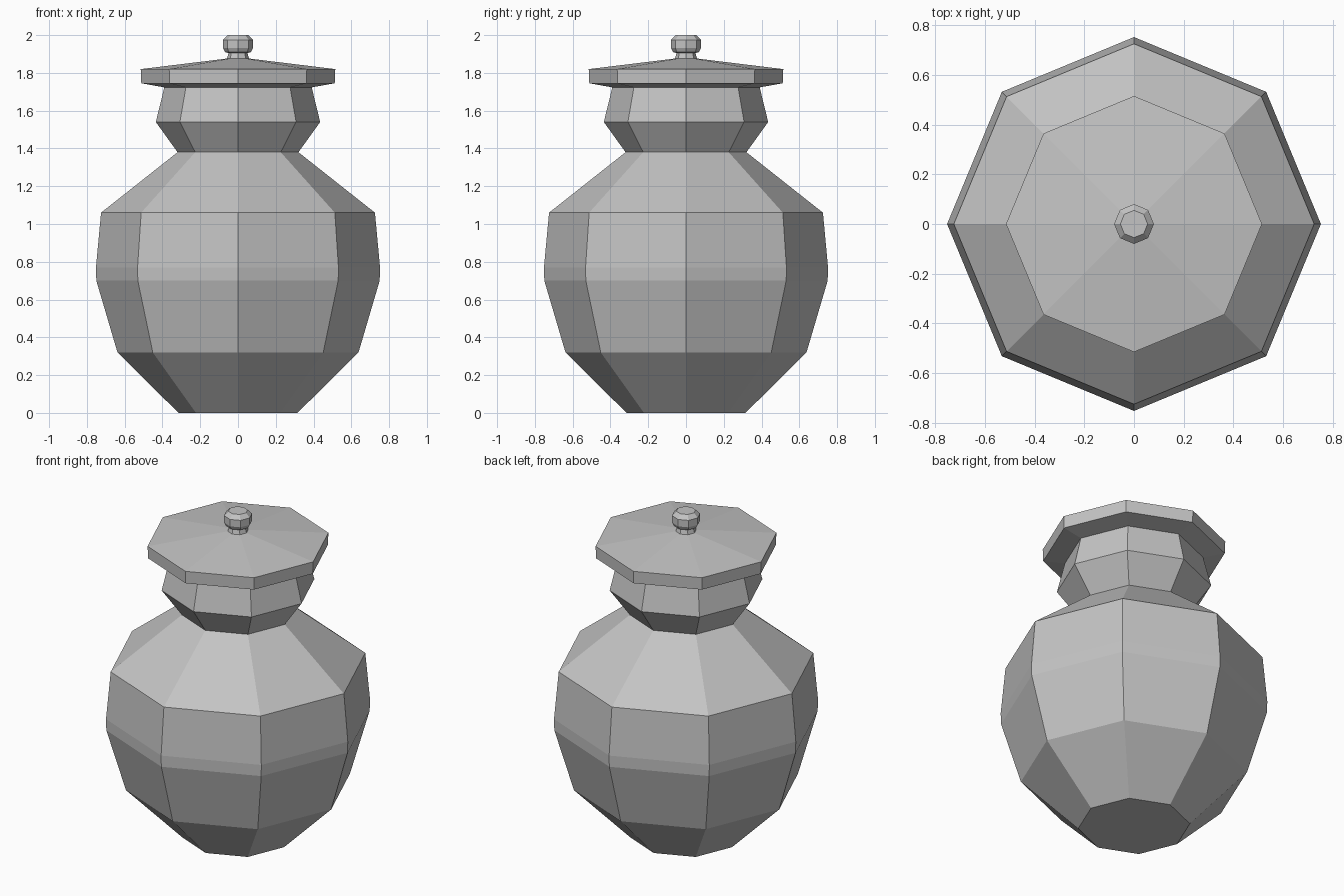
import bpy
import bmesh
from math import cos, sin, pi

cube = bpy.data.objects.get("Cube")
if cube:
    bpy.data.objects.remove(cube, do_unlink=True)

SIDES = 8

stone = bpy.data.materials.new("plain grey")
stone.use_nodes = True
colour = (0.55, 0.55, 0.55, 1)
stone.diffuse_color = colour
stone.node_tree.nodes["Principled BSDF"].inputs["Base Color"].default_value = colour


def turned(name, profile, cap_bottom=False, cap_top=False):
    """Spin a (radius, height) profile into a flat-faced eight-sided shape."""
    bm = bmesh.new()
    rings = []
    for r, z in profile:
        angles = [2 * pi * i / SIDES for i in range(SIDES)]
        rings.append([bm.verts.new((r * cos(a), r * sin(a), z)) for a in angles])
    for low, high in zip(rings, rings[1:]):
        for i in range(SIDES):
            j = (i + 1) % SIDES
            bm.faces.new((low[i], low[j], high[j], high[i]))
    if cap_bottom:
        bm.faces.new(rings[0][::-1])
    if cap_top:
        bm.faces.new(rings[-1])
    mesh = bpy.data.meshes.new(name)
    bm.to_mesh(mesh)
    bm.free()
    mesh.materials.append(stone)
    obj = bpy.data.objects.new(name, mesh)
    bpy.context.collection.objects.link(obj)
    return obj


# Round belly with sloping shoulders
turned("jar_body", [(0.315, 0), (0.638, 0.32), (0.75, 0.70), (0.752, 0.77),
                    (0.725, 1.06), (0.32, 1.38)], cap_bottom=True)

# Flared neck, running up into the lid
turned("jar_neck", [(0.32, 1.38), (0.435, 1.54), (0.39, 1.724)])

# Broad lid with a shallow slope above and below
turned("lid", [(0.36, 1.718), (0.512, 1.745), (0.515, 1.82), (0.05, 1.877)],
       cap_bottom=True, cap_top=True)

# Small knob on a short stem
turned("lid_knob", [(0.06, 1.87), (0.05, 1.905), (0.068, 1.91), (0.08, 1.932),
                    (0.08, 1.975), (0.055, 2.0)], cap_top=True)
